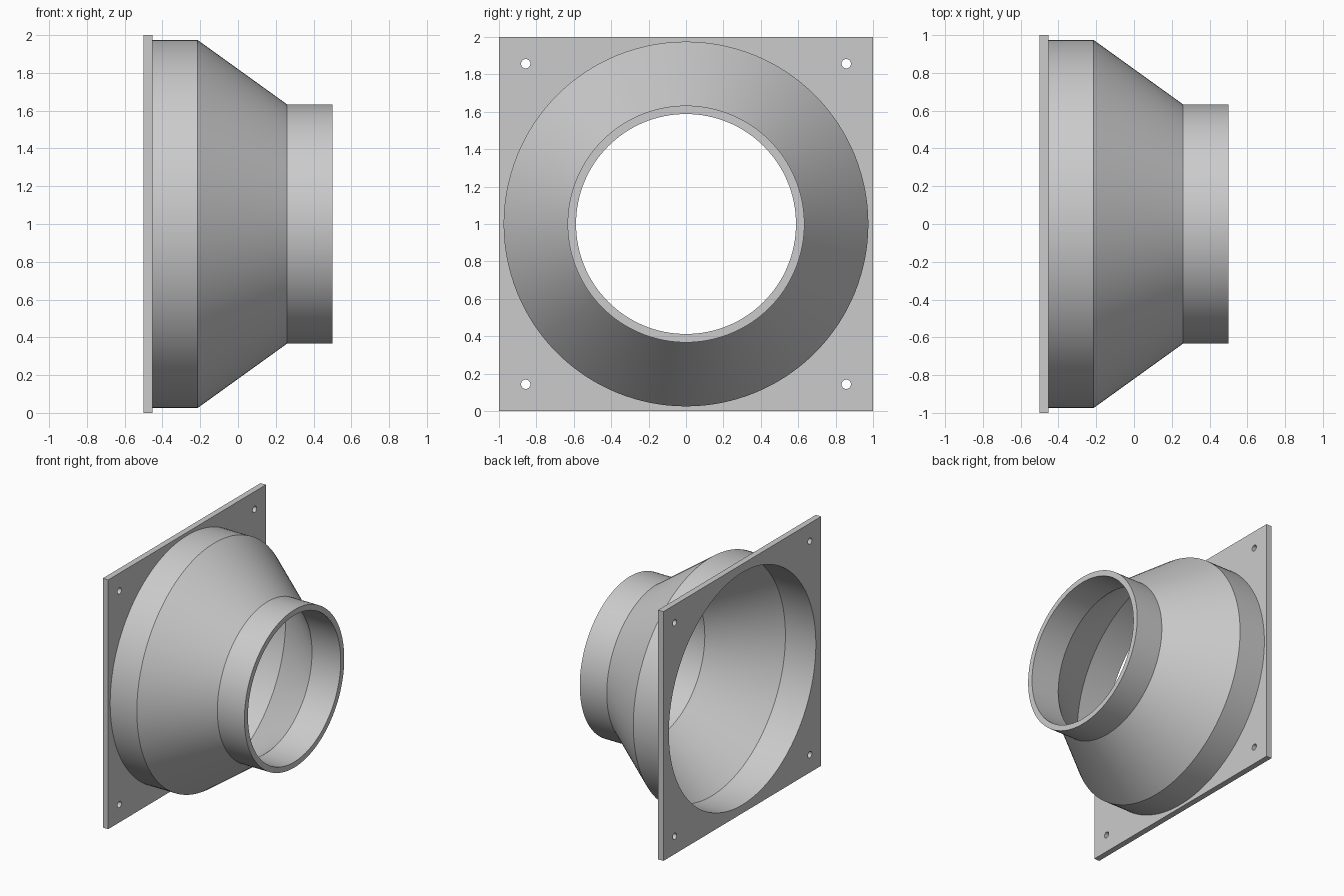
import bpy, bmesh, math
from mathutils import Matrix, Vector

if "Cube" in bpy.data.objects:
    bpy.data.objects.remove(bpy.data.objects["Cube"], do_unlink=True)

SEGMENTS = 128
CENTRE = Vector((0, 0, 1))
BACK, SEAT = -0.5, -0.452      # plate thickness along x
BORE = 0.932

# Single grey sheet metal colour
grey = bpy.data.materials.new("grey_metal")
grey.use_nodes = True
grey.diffuse_color = (0.6, 0.6, 0.6, 1)
grey.node_tree.nodes["Principled BSDF"].inputs["Base Color"].default_value = (0.6, 0.6, 0.6, 1)


def finish(bm, name):
    bmesh.ops.recalc_face_normals(bm, faces=bm.faces)
    mesh = bpy.data.meshes.new(name)
    bm.to_mesh(mesh)
    bm.free()
    mesh.materials.append(grey)
    obj = bpy.data.objects.new(name, mesh)
    obj.location = CENTRE
    bpy.context.collection.objects.link(obj)
    bpy.ops.object.select_all(action='DESELECT')
    obj.select_set(True)
    bpy.context.view_layer.objects.active = obj
    bpy.ops.object.shade_smooth_by_angle(angle=math.radians(25))
    return obj


def add_loop(bm, points):
    verts = [bm.verts.new((BACK, y, z)) for y, z in points]
    return [bm.edges.new((a, b)) for a, b in zip(verts, verts[1:] + verts[:1])]


def circle(radius, count, y=0, z=0):
    steps = [2 * math.pi * i / count for i in range(count)]
    return [(y + radius * math.cos(a), z + radius * math.sin(a)) for a in steps]


# Square mounting plate with a large bore and four bolt holes
bm = bmesh.new()
edges = add_loop(bm, [(-1, -1), (1, -1), (1, 1), (-1, 1)])
edges += add_loop(bm, circle(BORE, SEGMENTS))
for sy in (-1, 1):
    for sz in (-1, 1):
        edges += add_loop(bm, circle(0.025, 24, sy * 0.857, sz * 0.857))
bmesh.ops.triangle_fill(bm, use_beauty=True, edges=edges, normal=(1, 0, 0))
extruded = bmesh.ops.extrude_face_region(bm, geom=bm.faces[:], use_keep_orig=True)
moved = [g for g in extruded["geom"] if isinstance(g, bmesh.types.BMVert)]
bmesh.ops.translate(bm, verts=moved, vec=(SEAT - BACK, 0, 0))
finish(bm, "mounting_plate")

# Hollow reducer: wide collar, cone and narrow spigot, as (x, radius)
profile = [(SEAT, 0.975), (-0.215, 0.975), (0.26, 0.633), (0.5, 0.633),
           (0.5, 0.588), (0.245, 0.588), (-0.23, BORE), (SEAT, BORE)]
bm = bmesh.new()
rings = [[bm.verts.new((x, y, z)) for y, z in circle(r, SEGMENTS)] for x, r in profile]
for a, b in zip(rings, rings[1:] + rings[:1]):
    for i in range(SEGMENTS):
        j = (i + 1) % SEGMENTS
        bm.faces.new((a[i], a[j], b[j], b[i]))
finish(bm, "reducer_cone")
